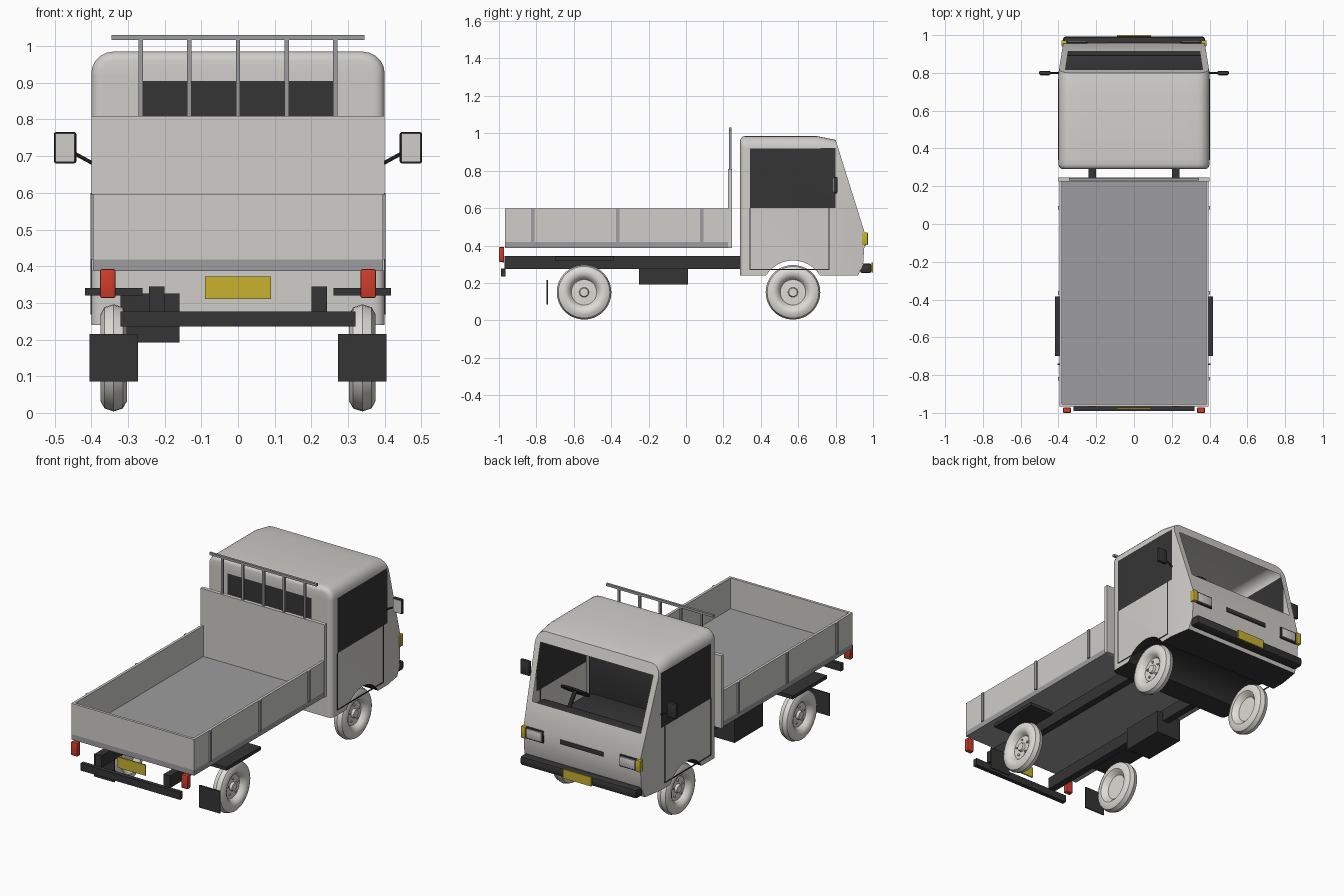
import bpy, bmesh, math
from mathutils import Vector, Matrix

if "Cube" in bpy.data.objects:
    bpy.data.objects.remove(bpy.data.objects["Cube"])


def material(name, rgb):
    m = bpy.data.materials.new(name)
    m.use_nodes = True
    m.diffuse_color = (*rgb, 1)
    m.node_tree.nodes["Principled BSDF"].inputs["Base Color"].default_value = (*rgb, 1)
    return m


BODY = material("off white paint", (0.62, 0.61, 0.58))
WHEEL = material("pale wheel", (0.72, 0.71, 0.66))
GREY = material("grey metal", (0.34, 0.335, 0.345))
DARK = material("dark plastic", (0.035, 0.035, 0.035))
YELLOW = material("yellow", (0.58, 0.44, 0.03))
RED = material("red lamp", (0.62, 0.045, 0.025))


def finish(name, bm, *mats, smooth=False):
    bmesh.ops.recalc_face_normals(bm, faces=bm.faces)
    me = bpy.data.meshes.new(name)
    bm.to_mesh(me)
    bm.free()
    for m in mats:
        me.materials.append(m)
    ob = bpy.data.objects.new(name, me)
    bpy.context.collection.objects.link(ob)
    if smooth:
        bpy.ops.object.select_all(action='DESELECT')
        ob.select_set(True)
        bpy.context.view_layer.objects.active = ob
        bpy.ops.object.shade_smooth_by_angle(angle=math.radians(35))
    return ob


def box(name, mat, x, y, z, bevel=0.0):
    """Box from (min, max) ranges."""
    bm = bmesh.new()
    bmesh.ops.create_cube(bm, size=1)
    for v in bm.verts:
        v.co = [r[0] if c < 0 else r[1] for r, c in zip((x, y, z), v.co)]
    if bevel:
        bmesh.ops.bevel(bm, geom=bm.edges[:], offset=bevel, segments=2,
                        profile=0.5, affect='EDGES')
    return finish(name, bm, mat, smooth=bevel > 0)


def pair(name, mat, x, y, z, bevel=0.0):
    """The same box on both sides."""
    box("left_" + name, mat, x, y, z, bevel)
    box("right_" + name, mat, (-x[1], -x[0]), y, z, bevel)


def rod(bm, a, b, r, segments=10):
    a, b = Vector(a), Vector(b)
    turn = (b - a).to_track_quat('Z', 'Y').to_matrix().to_4x4()
    bmesh.ops.create_cone(bm, cap_ends=True, segments=segments, radius1=r, radius2=r,
                          depth=(b - a).length, matrix=Matrix.Translation((a + b) / 2) @ turn)


# Cab shell: side profile with wheel arch, extruded across
AXLE_F, AXLE_R, HUB_Z = 0.572, -0.545, 0.15
profile = [(0.29, 0.24), (0.29, 0.985), (0.70, 0.985), (0.80, 0.965),
           (0.958, 0.46), (0.947, 0.30), (0.92, 0.24)]
for i in range(13):
    a = math.radians(32 + 116 * i / 12)
    profile.append((AXLE_F + 0.17 * math.cos(a), HUB_Z + 0.17 * math.sin(a)))
bm = bmesh.new()
side = bm.faces.new([bm.verts.new((-0.4, y, z)) for y, z in profile])
ext = bmesh.ops.extrude_face_region(bm, geom=[side], use_keep_orig=True)
bmesh.ops.translate(bm, vec=(0.8, 0, 0),
                    verts=[g for g in ext["geom"] if isinstance(g, bmesh.types.BMVert)])
bmesh.ops.recalc_face_normals(bm, faces=bm.faces)
# Rounded roof sides, then rounded rear rim
roof = [e for e in bm.edges if abs(e.verts[0].co.x - e.verts[1].co.x) < 0.01
        and min(v.co.z for v in e.verts) > 0.96]
bmesh.ops.bevel(bm, geom=roof, offset=0.06, segments=5, profile=0.5, affect='EDGES')
rim = [e for e in bm.edges if all(abs(v.co.y - 0.29) < 0.001 for v in e.verts)
       and max(v.co.z for v in e.verts) > 0.3]
bmesh.ops.bevel(bm, geom=rim, offset=0.025, segments=3, profile=0.5, affect='EDGES')
# Cut lines for the windows
cuts = [((0, y, 0), (0, 1, 0)) for y in (0.342, 0.80)]
cuts += [((0, 0, z), (0, 0, 1)) for z in (0.60, 0.905, 0.92)]
cuts += [((x, 0, 0), (1, 0, 0)) for x in (-0.365, -0.27, 0.27, 0.365)]
for co, no in cuts:
    bmesh.ops.bisect_plane(bm, geom=bm.verts[:] + bm.edges[:] + bm.faces[:],
                           plane_co=co, plane_no=no, dist=0.0005)
bm.normal_update()
opening = []
for f in bm.faces:
    c, n = f.calc_center_median(), f.normal
    if n.y > 0.5 and abs(c.x) < 0.365 and 0.60 < c.z < 0.905:
        opening.append(f)
    door_glass = abs(n.x) > 0.9 and 0.342 < c.y < 0.80 and 0.60 < c.z < 0.92
    rear_glass = n.y < -0.9 and abs(c.x) < 0.27 and 0.60 < c.z < 0.905
    underside = abs(n.x) < 0.5 and c.z < 0.33 and 0.3 < c.y < 0.93
    if door_glass or rear_glass or underside:
        f.material_index = 1
bmesh.ops.delete(bm, geom=opening, context='FACES')
for v in bm.verts:
    if v.co.y > 0.8:
        v.co.x *= 1 - 0.4 * (v.co.y - 0.8)
finish("cab", bm, BODY, DARK, smooth=True)

# Door seams
for n, y in (("rear", 0.342), ("front", 0.765)):
    pair("door_seam_" + n, DARK, (0.398, 0.402), (y - 0.003, y + 0.003), (0.27, 0.60))
pair("door_seam_bottom", DARK, (0.398, 0.402), (0.342, 0.765), (0.268, 0.274))

# Cab interior
box("dashboard", DARK, (-0.365, 0.365), (0.79, 0.895), (0.45, 0.57), 0.01)
box("seat_base", DARK, (-0.36, 0.36), (0.34, 0.62), (0.335, 0.45), 0.02)
box("seat_back", DARK, (-0.36, 0.36), (0.31, 0.39), (0.42, 0.74), 0.02)
bm = bmesh.new()
hub = Vector((0.19, 0.745, 0.64))
tilt = Matrix.Translation(hub) @ Matrix.Rotation(math.radians(35), 4, 'X')
pts = [tilt @ Vector((0.075 * math.cos(math.tau * i / 20), 0.075 * math.sin(math.tau * i / 20), 0))
       for i in range(20)]
for i, p in enumerate(pts):
    rod(bm, p, pts[(i + 1) % 20], 0.008, 8)
    if i in (0, 10, 15):
        rod(bm, hub, p, 0.007, 8)
rod(bm, hub, (0.19, 0.82, 0.54), 0.012)
finish("steering_wheel", bm, DARK, smooth=True)

# Nose fittings
box("grille_slot", DARK, (-0.14, 0.14), (0.94, 0.962), (0.425, 0.452), 0.004)
pair("headlight_rim", DARK, (0.245, 0.357), (0.93, 0.963), (0.40, 0.47), 0.004)
pair("headlight_lens", BODY, (0.253, 0.349), (0.94, 0.969), (0.408, 0.462), 0.004)
pair("turn_signal", YELLOW, (0.355, 0.384), (0.94, 0.972), (0.402, 0.47), 0.004)
box("front_bumper", DARK, (-0.375, 0.375), (0.93, 0.992), (0.253, 0.305), 0.012)
box("front_plate", YELLOW, (-0.09, 0.09), (0.992, 1.0), (0.255, 0.308))

# Mirrors
for n, s in (("left", 1), ("right", -1)):
    xs = sorted((s * 0.441, s * 0.502))
    box(n + "_mirror_case", DARK, xs, (0.79, 0.81), (0.68, 0.766), 0.006)
    box(n + "_mirror_glass", BODY, (xs[0] + 0.006, xs[1] - 0.006), (0.787, 0.792), (0.686, 0.76))
    bm = bmesh.new()
    rod(bm, (s * 0.39, 0.80, 0.677), (s * 0.445, 0.80, 0.707), 0.005)
    finish(n + "_mirror_arm", bm, DARK, smooth=True)

# Load bed
box("bed_floor", GREY, (-0.395, 0.395), (-0.967, 0.24), (0.387, 0.418))
pair("bed_side", BODY, (0.38, 0.395), (-0.967, 0.225), (0.418, 0.597))
box("tailgate", BODY, (-0.38, 0.38), (-0.967, -0.952), (0.418, 0.597))
box("headboard", BODY, (-0.40, 0.40), (0.225, 0.247), (0.387, 0.81))
for i, y in enumerate((-0.82, -0.365, 0.085)):
    pair("side_stake_%d" % i, GREY, (0.394, 0.402), (y - 0.009, y + 0.009), (0.418, 0.597))

# Headboard rack
box("rack_bar", GREY, (-0.345, 0.345), (0.229, 0.243), (1.016, 1.03))
for i in range(5):
    x = (i - 2) * 0.1325
    box("rack_post_%d" % i, GREY, (x - 0.006, x + 0.006), (0.23, 0.242), (0.80, 1.018))

# Chassis
pair("chassis_rail", DARK, (0.20, 0.242), (-0.97, 0.31), (0.275, 0.345))
box("fuel_tank", DARK, (-0.32, -0.16), (-0.25, 0.01), (0.192, 0.325))
box("rear_bumper", DARK, (-0.32, 0.32), (-0.99, -0.965), (0.235, 0.277))
box("rear_plate", YELLOW, (-0.09, 0.09), (-0.98, -0.972), (0.31, 0.372))
pair("tail_lamp", RED, (0.334, 0.376), (-1.0, -0.972), (0.313, 0.392), 0.005)
pair("rear_fender", DARK, (0.26, 0.417), (-0.70, -0.385), (0.32, 0.34))
pair("mud_flap", DARK, (0.273, 0.405), (-0.746, -0.739), (0.085, 0.215))

# Wheels: lathed section (across, radius) with five wheel nuts
SECTION = [(0.02, 0), (0.02, 0.022), (0.006, 0.026), (0.004, 0.068), (0.026, 0.08),
           (0.036, 0.098), (0.036, 0.118), (0.025, 0.138), (0, 0.146), (-0.025, 0.138),
           (-0.036, 0.118), (-0.036, 0.098), (-0.026, 0.085), (-0.008, 0.07), (-0.008, 0)]
for end, y in (("front", AXLE_F), ("rear", AXLE_R)):
    for n, s in (("left", 1), ("right", -1)):
        bm = bmesh.new()
        vs = [bm.verts.new((x, 0, r)) for x, r in SECTION]
        es = [bm.edges.new(p) for p in zip(vs, vs[1:])]
        bmesh.ops.spin(bm, geom=vs + es, cent=(0, 0, 0), axis=(1, 0, 0),
                       angle=math.tau, steps=36)
        bmesh.ops.remove_doubles(bm, verts=bm.verts, dist=0.0002)
        for i in range(5):
            a = math.tau * i / 5
            p = Vector((0, 0.046 * math.sin(a), 0.046 * math.cos(a)))
            rod(bm, p, p + Vector((0.012, 0, 0)), 0.007, 6)
        bmesh.ops.transform(bm, verts=bm.verts, matrix=Matrix.Translation(
            (s * 0.339, y, HUB_Z)) @ Matrix.Diagonal((s, 1, 1, 1)))
        finish(f"{end}_{n}_wheel", bm, WHEEL, smooth=True)
